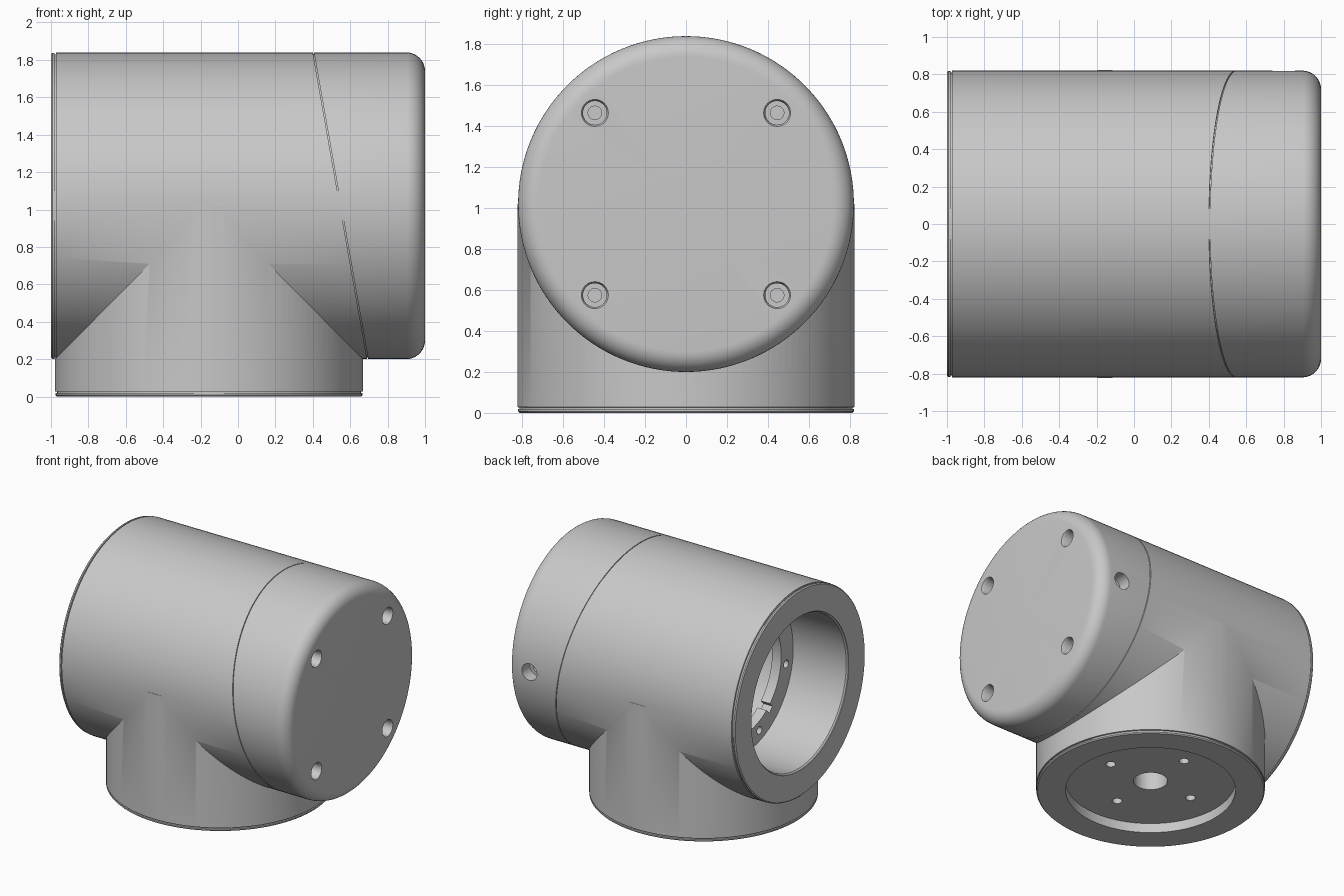
import bpy, bmesh
from math import pi, cos, sin, radians
from mathutils import Vector, Matrix

old = bpy.data.objects.get("Cube")
if old:
    bpy.data.objects.remove(old, do_unlink=True)

grey = bpy.data.materials.new("light_grey")
grey.use_nodes = True
grey.diffuse_color = (0.58, 0.58, 0.58, 1)
grey.node_tree.nodes["Principled BSDF"].inputs["Base Color"].default_value = (0.58, 0.58, 0.58, 1)

R, AXIS_Z, STUB_X = 0.82, 1.02, -0.155
SEAM = Vector((0.545, 0, AXIS_Z))
SEAM_N = Vector((1.64, 0, 0.29)).normalized()
AXES = {"X": Matrix.Rotation(pi / 2, 4, "Y"), "Y": Matrix.Rotation(-pi / 2, 4, "X"), "Z": Matrix()}


def lathe(name, profile, axis, origin, steps=128):
    """Closed solid from (radius, distance along axis) points."""
    bm = bmesh.new()
    points = [(0, profile[0][1])] + profile + [(0, profile[-1][1])]
    verts = [bm.verts.new((r, 0, t)) for r, t in points]
    edges = [bm.edges.new(pair) for pair in zip(verts, verts[1:])]
    bmesh.ops.spin(bm, geom=verts + edges, cent=(0, 0, 0), axis=(0, 0, 1), angle=2 * pi, steps=steps)
    bmesh.ops.remove_doubles(bm, verts=bm.verts, dist=0.0002)
    bmesh.ops.recalc_face_normals(bm, faces=bm.faces)
    bm.transform(Matrix.Translation(origin) @ AXES[axis])
    mesh = bpy.data.meshes.new(name)
    bm.to_mesh(mesh)
    bm.free()
    mesh.materials.append(grey)
    ob = bpy.data.objects.new(name, mesh)
    bpy.context.collection.objects.link(ob)
    return ob


def trim(ob, point, normal):
    """Remove the side the normal points to and close the cut."""
    bm = bmesh.new()
    bm.from_mesh(ob.data)
    cut = bmesh.ops.bisect_plane(bm, geom=bm.verts[:] + bm.edges[:] + bm.faces[:],
                                 plane_co=point, plane_no=normal, clear_outer=True)
    rim = [e for e in cut["geom_cut"] if isinstance(e, bmesh.types.BMEdge)]
    bmesh.ops.edgeloop_fill(bm, edges=rim)
    bmesh.ops.recalc_face_normals(bm, faces=bm.faces)
    bm.to_mesh(ob.data)
    bm.free()


def combine(ob, other, operation="DIFFERENCE"):
    mod = ob.modifiers.new("combine", "BOOLEAN")
    mod.operation, mod.solver, mod.object = operation, "EXACT", other
    bpy.context.view_layer.objects.active = ob
    bpy.ops.object.modifier_apply(modifier=mod.name)
    bpy.data.objects.remove(other, do_unlink=True)


def drill(ob, profile, axis, origin, steps=32):
    combine(ob, lathe("drill", profile, axis, origin, steps))


def rim(r, start):
    """Rounded lip with a fine groove behind it."""
    return [(r - 0.01, start), (r - 0.002, start + 0.008), (r - 0.002, start + 0.018),
            (r - 0.01, start + 0.02), (r - 0.01, start + 0.026), (r, start + 0.028)]


# Tee housing: main barrel cut at the slanted seam, joined to the lower branch
centre = (0, 0, AXIS_Z)
housing = lathe("housing", rim(R, -1) + [(R, 0.9)], "X", centre)
trim(housing, SEAM, SEAM_N)
branch = lathe("branch", rim(R + 0.003, 0) + [(R + 0.003, AXIS_Z)], "Z", (STUB_X, 0, 0))
combine(housing, branch, "UNION")

# Stepped bore with an inner mounting flange
drill(housing, [(0.61, -1.1), (0.61, -0.995), (0.6, -0.985), (0.6, -0.52), (0.45, -0.52),
                (0.45, -0.44), (0.6, -0.44), (0.6, 0.3)], "X", centre, 128)
for i in range(6):
    a = radians(190 + 60 * i)
    drill(housing, [(0.03, -0.6), (0.03, -0.4)], "X",
          (0, 0.52 * cos(a), AXIS_Z + 0.52 * sin(a)), 20)
a = radians(230)
drill(housing, [(0.04, -0.6), (0.04, -0.4)], "X", (0, 0.47 * cos(a), AXIS_Z + 0.47 * sin(a)), 4)

# Branch underside: shallow recess, centre passage and four bolt holes
foot = (STUB_X, 0, 0)
drill(housing, [(0.61, -0.1), (0.61, 0.075)], "Z", foot, 128)
drill(housing, [(0.122, 0), (0.122, 0.6)], "Z", foot, 48)
for i in range(4):
    a = i * pi / 2
    drill(housing, [(0.036, 0), (0.036, 0.25)], "Z",
          (STUB_X + 0.374 * cos(a), 0.374 * sin(a), 0), 24)

# End cap with rounded outer edge
fillet = 0.1
arc = [(R - fillet + fillet * cos(i * pi / 20), 1 - fillet + fillet * sin(i * pi / 20)) for i in range(11)]
cap = lathe("end_cap", [(R, 0.2)] + arc, "X", centre)
trim(cap, SEAM + SEAM_N * 0.006, -SEAM_N)

# Counterbored screw holes in the cap face
for y in (-0.445, 0.445):
    for z in (-0.445, 0.445):
        drill(cap, [(0.066, 1.1), (0.066, 1.0), (0.058, 0.985), (0.058, 0.88),
                    (0.033, 0.88), (0.033, 0.76)], "X", (0, y, AXIS_Z + z))

# Cable port on the back side of the cap
drill(cap, [(0.066, 0.9), (0.066, 0.72), (0.04, 0.72), (0.04, 0.6)], "Y", (0.8, 0, AXIS_Z))

# Spigot closing the seam from within
spigot = lathe("seam_spigot", [(R - 0.008, 0.3), (R - 0.008, 0.9)], "X", centre)
trim(spigot, SEAM + SEAM_N * 0.02, SEAM_N)
trim(spigot, SEAM - SEAM_N * 0.02, -SEAM_N)

for ob in (housing, cap, spigot):
    bpy.ops.object.select_all(action="DESELECT")
    ob.select_set(True)
    bpy.context.view_layer.objects.active = ob
    bpy.ops.object.shade_smooth_by_angle(angle=radians(30))
